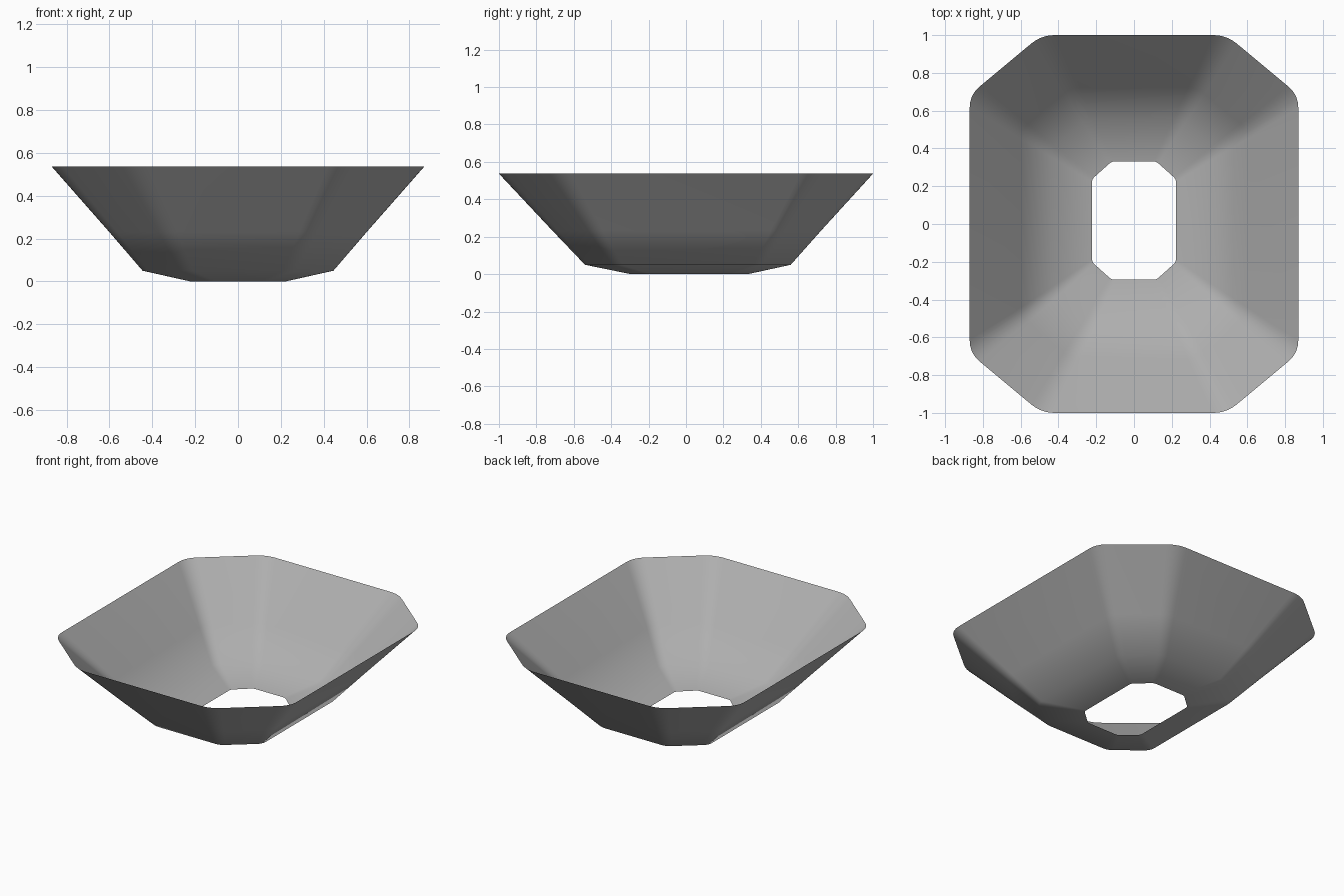
import bpy, bmesh
from mathutils import Vector

if "Cube" in bpy.data.objects:
    bpy.data.objects.remove(bpy.data.objects["Cube"])

SEGMENTS = 5  # segments per rounded corner

# Each ring: z, half width, half depth, y centre, octagon corner x, octagon corner y, rounding length
RINGS = [
    (0.000, 0.222, 0.313, 0.018, 0.118, 0.220, 0.016),
    (0.050, 0.445, 0.550, 0.01, 0.243, 0.384, 0.035),
    (0.230, 0.600, 0.716, 0.004, 0.335, 0.495, 0.048),
    (0.537, 0.870, 1.000, 0.00, 0.490, 0.684, 0.070),
]


def ring_points(z, hx, hy, cy, kx, ky, r):
    """Octagon with rounded corners, counter-clockwise."""
    quarter = [(hx, ky), (kx, hy)]
    pts = quarter + [(-x, y) for x, y in reversed(quarter)]
    pts += [(-x, -y) for x, y in pts]
    pts = [Vector((x, y + cy, z)) for x, y in pts]
    out = []
    for i, p in enumerate(pts):
        a = p + (pts[i - 1] - p).normalized() * r
        b = p + (pts[(i + 1) % 8] - p).normalized() * r
        for s in range(SEGMENTS + 1):
            t = s / SEGMENTS
            out.append(a * (1 - t) ** 2 + p * 2 * t * (1 - t) + b * t * t)
    return out


# Open flared shell lofted through the rings
bm = bmesh.new()
loops = [[bm.verts.new(p) for p in ring_points(*ring)] for ring in RINGS]
for low, high in zip(loops, loops[1:]):
    n = len(low)
    for i in range(n):
        j = (i + 1) % n
        bm.faces.new((low[j], low[i], high[i], high[j]))  # normals face inward
for f in bm.faces:
    f.smooth = True

mesh = bpy.data.meshes.new("flared_shell")
bm.to_mesh(mesh)
bm.free()

# Dark grey finish
grey = bpy.data.materials.new("dark_grey")
grey.diffuse_color = (0.43, 0.43, 0.43, 1.0)
grey.use_nodes = True
grey.node_tree.nodes["Principled BSDF"].inputs["Base Color"].default_value = grey.diffuse_color
mesh.materials.append(grey)

shell = bpy.data.objects.new("flared_shell", mesh)
bpy.context.collection.objects.link(shell)
